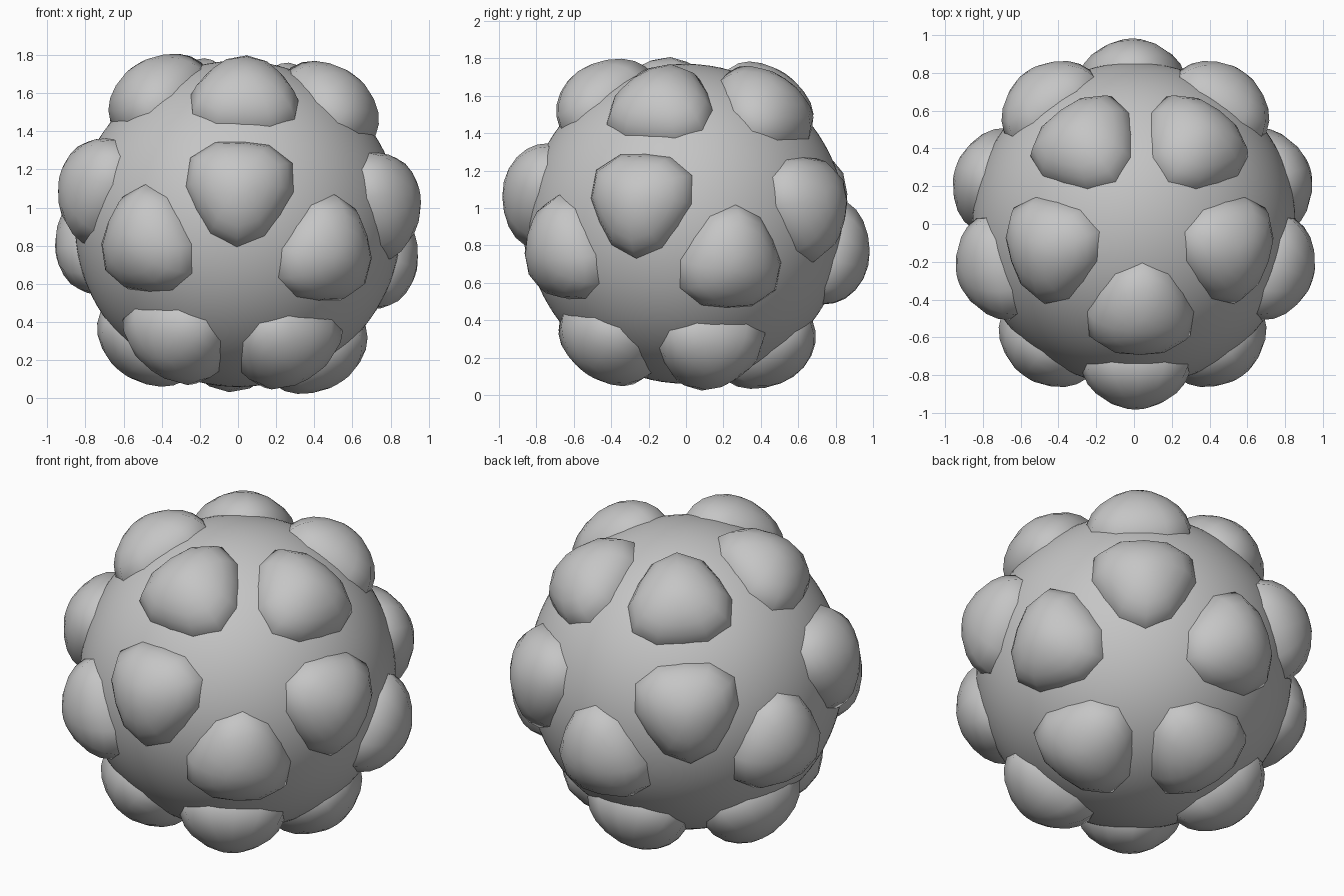
import bpy, bmesh, math
from mathutils import Matrix, Vector

if "Cube" in bpy.data.objects:
    bpy.data.objects.remove(bpy.data.objects["Cube"])

CORE_R = 0.855
CENTRE = Vector((0, 0, 0.915))
# dome profile: (distance from core centre, width factor)
PROFILE = [(0.72, 1.0), (0.81, 0.99), (0.87, 0.90), (0.92, 0.75),
           (0.962, 0.53), (0.99, 0.27)]
TIP = 1.0
SIDES = 12

grey = bpy.data.materials.new("light_grey")
grey.diffuse_color = (0.56, 0.56, 0.56, 1)
grey.use_nodes = True
grey.node_tree.nodes["Principled BSDF"].inputs["Base Color"].default_value = grey.diffuse_color


def make_object(name, bm):
    mesh = bpy.data.meshes.new(name)
    bmesh.ops.recalc_face_normals(bm, faces=bm.faces[:])
    for f in bm.faces:
        f.smooth = True
    bm.to_mesh(mesh)
    bm.free()
    mesh.materials.append(grey)
    obj = bpy.data.objects.new(name, mesh)
    obj.location = CENTRE
    bpy.context.collection.objects.link(obj)
    return obj


def add_bump(name, axis, corner):
    """Rounded three-cornered dome standing on the core along axis."""
    side = axis.cross(corner)
    bm = bmesh.new()
    rings = []
    for dist, width in PROFILE:
        ring = []
        for i in range(SIDES):
            a = 2 * math.pi * i / SIDES
            r = width * (0.285 + 0.027 * width * math.cos(3 * a))
            ring.append(bm.verts.new(axis * dist + (corner * math.cos(a) + side * math.sin(a)) * r))
        rings.append(ring)
    tip = bm.verts.new(axis * TIP)
    for low, high in zip(rings, rings[1:]):
        for i in range(SIDES):
            j = (i + 1) % SIDES
            bm.faces.new((low[i], low[j], high[j], high[i]))
    for i in range(SIDES):
        bm.faces.new((rings[-1][i], rings[-1][(i + 1) % SIDES], tip))
    make_object(name, bm)


# smooth round core
core = bmesh.new()
bmesh.ops.create_icosphere(core, subdivisions=5, radius=CORE_R)
make_object("core_ball", core)

# one bump on each of twenty evenly spread directions, slightly tilted
tilt = (Matrix.Rotation(math.radians(3), 3, 'Y')
        @ Matrix.Rotation(math.radians(-2.2), 3, 'X')
        @ Matrix.Rotation(math.radians(18), 3, 'Z'))
guide = bmesh.new()
bmesh.ops.create_icosphere(guide, subdivisions=1, radius=1)
for n, face in enumerate(guide.faces):
    axis = (tilt @ face.calc_center_median()).normalized()
    v = tilt @ face.verts[0].co
    corner = (v - axis * v.dot(axis)).normalized()
    add_bump(f"bump_{n + 1:02d}", axis, corner)
guide.free()
